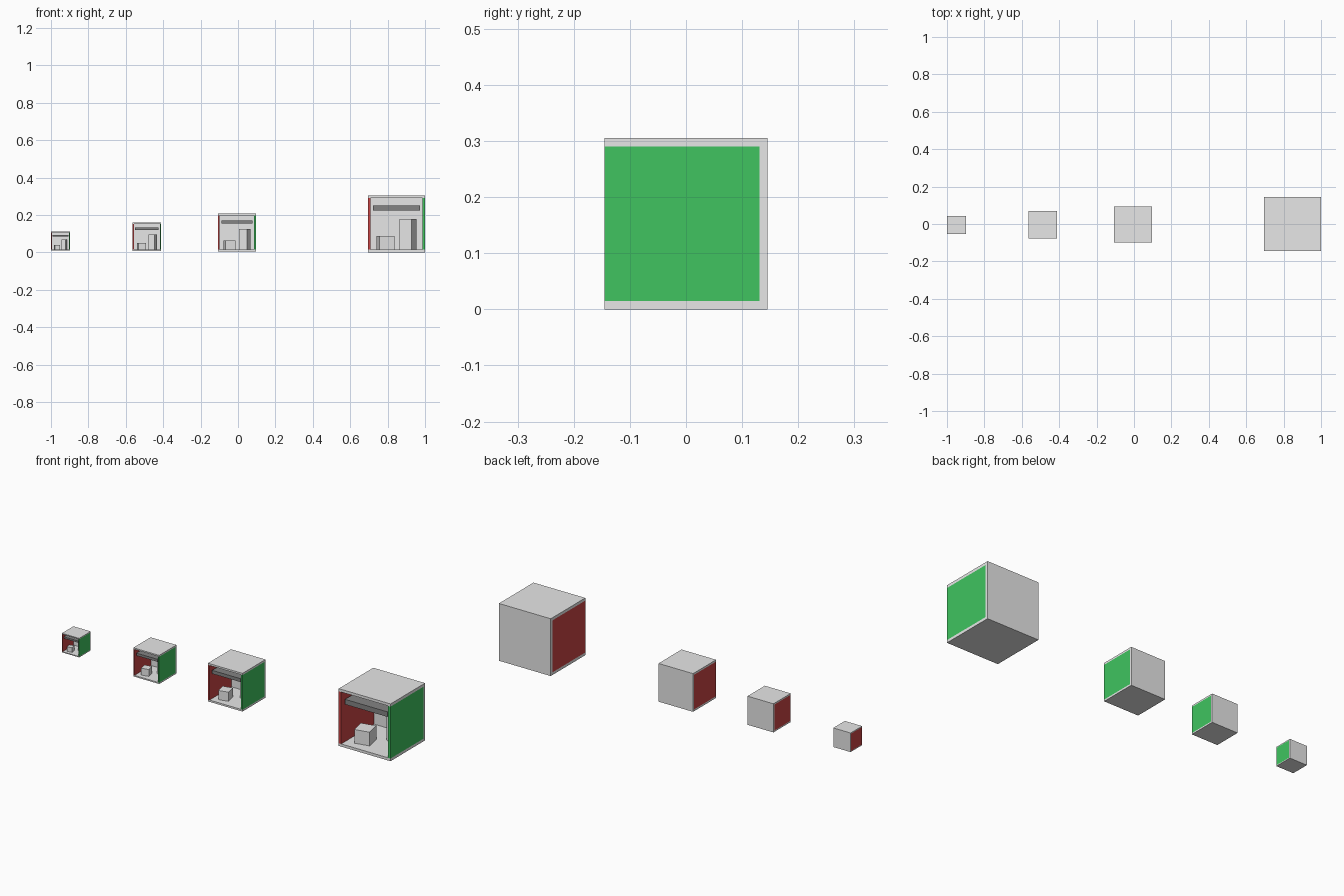
import bpy
from math import radians
from mathutils import Matrix, Vector

if "Cube" in bpy.data.objects:
    bpy.data.objects.remove(bpy.data.objects["Cube"], do_unlink=True)


def material(name, rgb):
    mat = bpy.data.materials.new(name)
    mat.use_nodes = True
    colour = (*rgb, 1)
    mat.diffuse_color = colour
    mat.node_tree.nodes["Principled BSDF"].inputs["Base Color"].default_value = colour
    return mat


WHITE = material("white_plaster", (0.8, 0.8, 0.8))
RED = material("red_paint", (0.6, 0.06, 0.06))
GREEN = material("green_paint", (0.05, 0.55, 0.115))
DARK = material("dark_panel", (0.23, 0.23, 0.23))

SIDE = 0.276     # interior edge of the largest room
T = 0.0145       # wall thickness of the largest room
OUTER = SIDE + 2 * T
HALF = SIDE / 2


def block(name, size, centre, mat, origin, scale, turn=0):
    """Add a box, sized in largest-room units, then scaled into its room."""
    bpy.ops.mesh.primitive_cube_add(size=1)
    obj = bpy.context.object
    obj.name = name
    obj.data.transform(Matrix.Diagonal((*[s * scale for s in size], 1)))
    obj.location = origin + Vector(centre) * scale
    obj.rotation_euler.z = radians(turn)
    obj.data.materials.append(mat)


def room(label, x, scale):
    # Origin is the middle of the interior floor, shared by every room
    origin = Vector((x, -T / 2, T))

    def add(part, size, centre, mat, turn=0):
        block(f"{label}_{part}", size, centre, mat, origin, scale, turn)

    # Shell, open at the front
    depth = SIDE + T
    add("floor", (OUTER, depth, T), (0, T / 2, -T / 2), WHITE)
    add("ceiling", (OUTER, depth, T), (0, T / 2, SIDE + T / 2), WHITE)
    add("back_wall", (OUTER, T, SIDE), (0, HALF + T / 2, HALF), WHITE)
    add("right_wall", (T, SIDE, SIDE), (-HALF - T / 2, 0, HALF), RED)
    add("left_wall", (T, SIDE, SIDE), (HALF + T / 2, 0, HALF), GREEN)

    # Hanging ceiling panel
    add("ceiling_panel", (0.25, 0.25, 0.027), (0, 0, 0.2225), DARK)

    # Turned blocks on the floor
    add("short_block", (0.081, 0.081, 0.073), (-0.06, -0.047, 0.0365), WHITE, 12)
    add("tall_block", (0.07, 0.07, 0.165), (0.062, 0.042, 0.0825), WHITE, -23)


for label, x, scale in (("large_room", 0.8475, 1), ("medium_room", -0.006, 2 / 3),
                        ("small_room", -0.487, 1 / 2), ("tiny_room", -0.949, 1 / 3)):
    room(label, x, scale)
